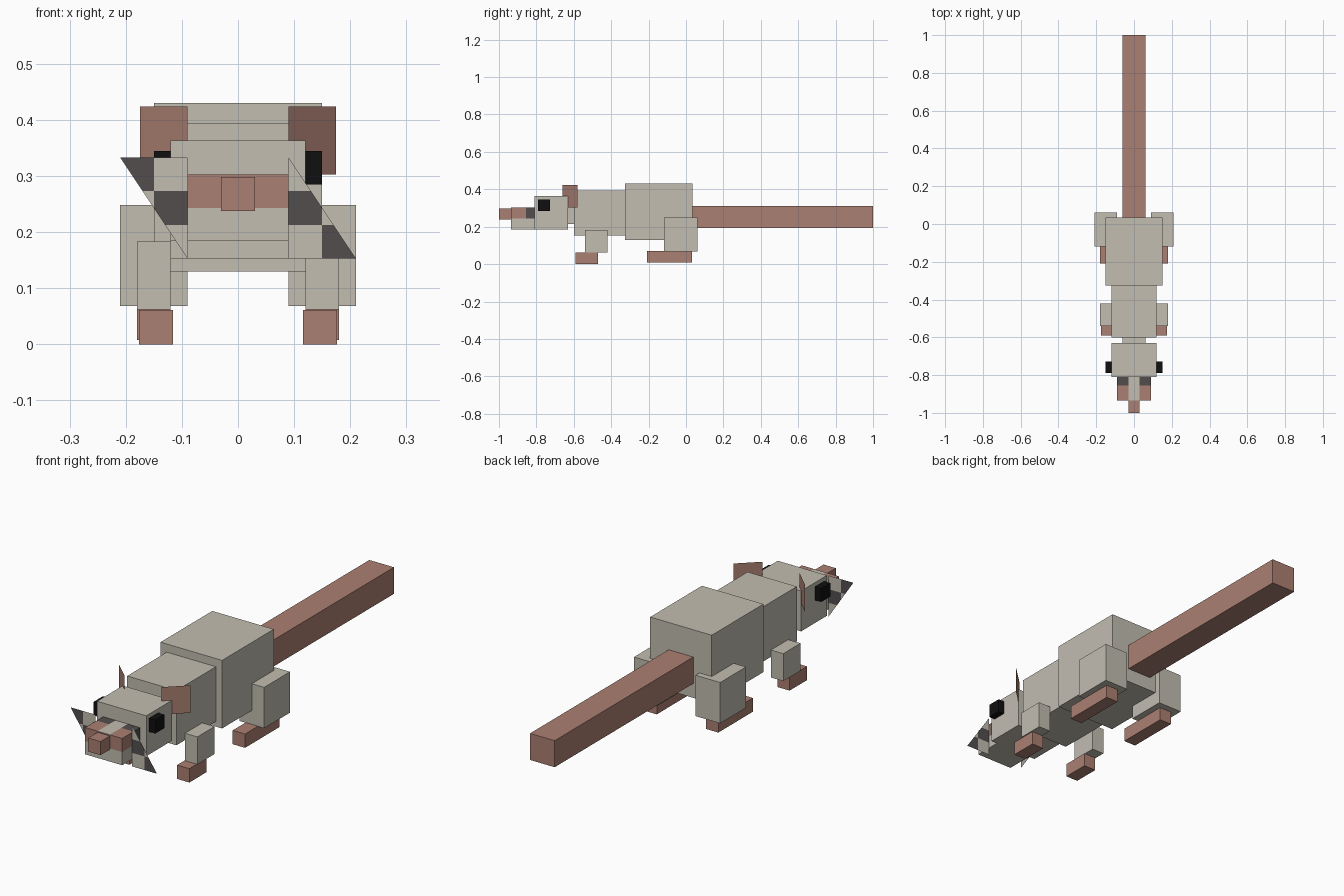
import bpy
import bmesh
from mathutils import Vector

cube = bpy.data.objects.get("Cube")
if cube:
    bpy.data.objects.remove(cube, do_unlink=True)


def material(name, rgb):
    m = bpy.data.materials.new(name)
    m.use_nodes = True
    m.diffuse_color = (*rgb, 1)
    m.node_tree.nodes["Principled BSDF"].inputs["Base Color"].default_value = (*rgb, 1)
    return m


fur = material("pale_fur", (0.54, 0.51, 0.44))
skin = material("pink_skin", (0.41, 0.215, 0.17))
dark = material("dark_grey", (0.084, 0.076, 0.076))
black = material("black", (0.005, 0.005, 0.005))


def finish(name, bm, mats):
    mesh = bpy.data.meshes.new(name)
    bm.to_mesh(mesh)
    bm.free()
    for m in mats:
        mesh.materials.append(m)
    obj = bpy.data.objects.new(name, mesh)
    bpy.context.collection.objects.link(obj)
    return obj


def box_mesh(x, y, z):
    bm = bmesh.new()
    bmesh.ops.create_cube(bm, size=1)
    for v in bm.verts:
        v.co = [r[0] + (c + 0.5) * (r[1] - r[0]) for c, r in zip(v.co, (x, y, z))]
    return bm


def box(name, mat, x, y, z):
    finish(name, box_mesh(x, y, z), [mat])


def pair(name, mat, x, y, z):
    box("left_" + name, mat, x, y, z)
    box("right_" + name, mat, (-x[1], -x[0]), y, z)


def flat(points):
    bm = bmesh.new()
    bm.faces.new([bm.verts.new(p) for p in points])
    return bm


def cut(bm, axis, *places):
    # Split all faces along planes across one axis
    normal = Vector([float(i == axis) for i in range(3)])
    for p in places:
        bmesh.ops.bisect_plane(bm, geom=bm.verts[:] + bm.edges[:] + bm.faces[:],
                               plane_co=normal * p, plane_no=normal)


# Body, tail, neck and head
box("hind_body", fur, (-0.15, 0.15), (-0.325, 0.035), (0.13, 0.43))
box("front_body", fur, (-0.12, 0.12), (-0.6, -0.325), (0.153, 0.394))
box("tail", skin, (-0.06, 0.06), (0.035, 1), (0.193, 0.31))
box("neck", fur, (-0.06, 0.06), (-0.63, -0.6), (0.215, 0.335))
box("head", fur, (-0.12, 0.12), (-0.81, -0.63), (0.185, 0.363))
box("nose", skin, (-0.03, 0.03), (-1, -0.935), (0.238, 0.298))

# Legs, feet and eyes
pair("front_leg", fur, (0.12, 0.18), (-0.54, -0.42), (0.062, 0.183))
pair("front_foot", skin, (0.116, 0.176), (-0.59, -0.47), (0, 0.061))
pair("hind_leg", fur, (0.09, 0.21), (-0.118, 0.062), (0.068, 0.248))
pair("hind_foot", skin, (0.12, 0.18), (-0.208, 0.032), (0.008, 0.069))
pair("eye", black, (0.12, 0.15), (-0.79, -0.727), (0.285, 0.345))

# Snout with coloured patches
bm = box_mesh((-0.09, 0.09), (-0.935, -0.81), (0.185, 0.303))
cut(bm, 0, -0.03, 0.03)
cut(bm, 1, -0.855)
cut(bm, 2, 0.243)
bm.normal_update()
for f in bm.faces:
    c = f.calc_center_median()
    stripe = f.normal.z > 0.5 and abs(c.x) < 0.03
    if c.z > 0.243 and not stripe:
        f.material_index = 1 if c.y < -0.855 else 2
finish("snout", bm, [fur, skin, dark])

# Ears: swept-back flat plates
for side, s in (("left", 1), ("right", -1)):
    inner, outer = (s * 0.09, -0.66), (s * 0.175, -0.58)
    finish(side + "_ear", flat([(*inner, 0.303), (*outer, 0.303),
                                (*outer, 0.424), (*inner, 0.424)]), [skin])

# Whiskers: flat chequered triangles, pointing down on one side and up on the other
y, low, high = -0.865, 0.153, 0.333
for side, s, tip in (("left", 1, low), ("right", -1, high)):
    bm = flat([(s * 0.09, y, low), (s * 0.21, y, tip), (s * 0.09, y, high)])
    cut(bm, 0, s * 0.15)
    cut(bm, 2, 0.213, 0.273)
    for f in bm.faces:
        c = f.calc_center_median()
        middle = 0.213 < c.z < 0.273
        f.material_index = int(middle == (abs(c.x) < 0.15))
    finish(side + "_whiskers", bm, [fur, dark])
